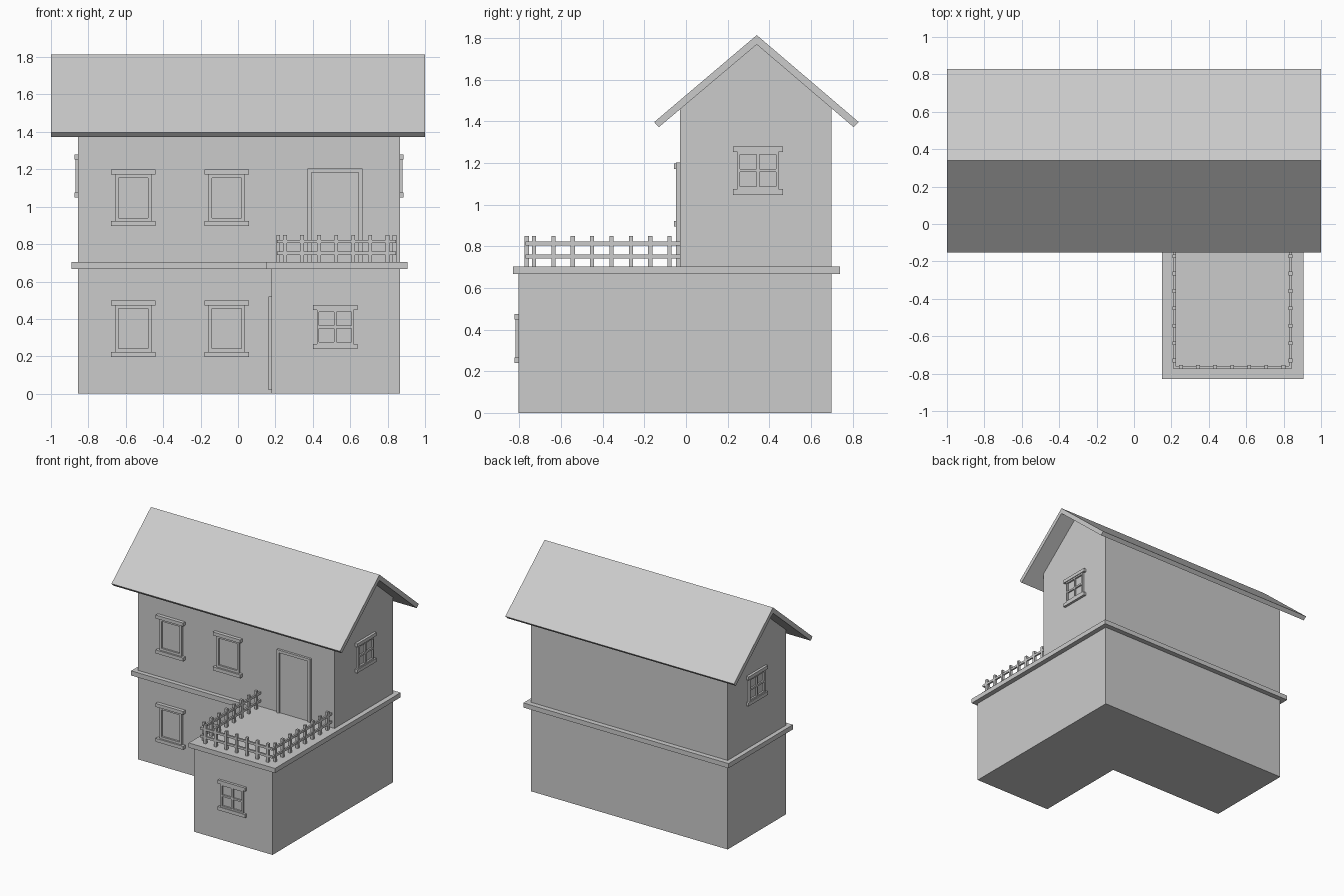
import bpy, bmesh
from math import radians
from mathutils import Matrix

if "Cube" in bpy.data.objects:
    bpy.data.objects.remove(bpy.data.objects["Cube"])


def finish(name, bm):
    bmesh.ops.recalc_face_normals(bm, faces=bm.faces)
    me = bpy.data.meshes.new(name)
    bm.to_mesh(me)
    bm.free()
    ob = bpy.data.objects.new(name, me)
    bpy.context.collection.objects.link(ob)
    return ob


def prism(name, pts, vec):
    """Extrude a closed outline of 3D points along vec."""
    bm = bmesh.new()
    face = bm.faces.new([bm.verts.new(p) for p in pts])
    ext = bmesh.ops.extrude_face_region(bm, geom=[face], use_keep_orig=True)
    verts = [g for g in ext['geom'] if isinstance(g, bmesh.types.BMVert)]
    bmesh.ops.translate(bm, verts=verts, vec=vec)
    return finish(name, bm)


def boxes(name, spans, matrix=Matrix()):
    """One object from several boxes given as (x0, x1, y0, y1, z0, z1)."""
    bm = bmesh.new()
    for x0, x1, y0, y1, z0, z1 in spans:
        m = Matrix.Translation(((x0 + x1) / 2, (y0 + y1) / 2, (z0 + z1) / 2))
        m = m @ Matrix.Diagonal((x1 - x0, y1 - y0, z1 - z0, 1))
        bmesh.ops.create_cube(bm, size=1, matrix=m)
    ob = finish(name, bm)
    ob.matrix_world = matrix
    return ob


def on_wall(x, y, z, turn=0):
    """Local frame of a fitting: -y points out of the wall."""
    return Matrix.Translation((x, y, z)) @ Matrix.Rotation(radians(turn), 4, 'Z')


def window(name, place, height, panes):
    h, w = height / 2, 0.098
    t = 0.018 if not panes else 0.012
    parts = [(-0.12, 0.12, -0.028 if not panes else -0.02, 0.005, h - 0.027, h),
             (-0.12, 0.12, -0.028 if not panes else -0.02, 0.005, -h, -h + 0.027)]
    k = h - 0.027
    for s in (-1, 1):
        a, b = sorted((s * w, s * (w - t)))
        parts.append((a, b, -0.014, 0.005, -k, k))
        a, b = sorted((s * k, s * (k - t)))
        parts.append((-w + t, w - t, -0.014, 0.005, a, b))
    if panes:
        parts += [(-0.007, 0.007, -0.012, 0.005, -k + t, k - t),
                  (-w + t, w - t, -0.012, 0.005, -0.007, 0.007)]
    boxes(name, parts, place)


def door(name, place):
    boxes(name, [(-0.147, -0.125, -0.018, 0.005, 0, 0.5),
                 (0.125, 0.147, -0.018, 0.005, 0, 0.5),
                 (-0.125, 0.125, -0.018, 0.005, 0.478, 0.5),
                 (-0.125, 0.125, -0.006, 0.005, 0, 0.478)], place)


# L-shaped ground floor and the floor slab that forms the terrace
L, R, F, B, W, T = -0.855, 0.866, -0.03, 0.70, 0.18, -0.805
prism("ground_floor", [(L, F, 0), (W, F, 0), (W, T, 0), (R, T, 0), (R, B, 0), (L, B, 0)],
      (0, 0, 0.67))
prism("floor_slab", [(-0.89, -0.065, 0.667), (0.15, -0.065, 0.667), (0.15, -0.83, 0.667),
                     (0.905, -0.83, 0.667), (0.905, 0.74, 0.667), (-0.89, 0.74, 0.667)],
      (0, 0, 0.037))

# Gabled upper floor
prism("upper_floor", [(L, F, 0.70), (L, B, 0.70), (L, B, 1.463), (L, 0.34, 1.772),
                      (L, F, 1.46)], (R - L, 0, 0))

# Roof sheets
prism("roof", [(-1, -0.153, 1.397), (-1, 0.34, 1.815), (-1, 0.83, 1.397), (-1, 0.805, 1.373),
               (-1, 0.34, 1.77), (-1, -0.13, 1.373)], (2, 0, 0))

# Front windows on both floors
for x in (-0.56, -0.06):
    for z, floor in ((0.348, "lower"), (1.047, "upper")):
        window(f"{floor}_front_window", on_wall(x, F, z), 0.303, False)

# Four-pane windows on the wing and both gables
window("wing_window", on_wall(0.52, T, 0.357), 0.237, True)
window("right_gable_window", on_wall(R, 0.346, 1.164, 90), 0.232, True)
window("left_gable_window", on_wall(L, 0.346, 1.164, -90), 0.232, True)

# Terrace door and entrance door on the side of the wing
door("terrace_door", on_wall(0.518, F, 0.704))
door("entrance_door", on_wall(W, -0.40, 0.02, -90))

# Terrace railing: posts and two rails on three sides
XL, XR, YF = 0.215, 0.837, -0.765
side_posts = [(x, -0.73 + 0.093 * i) for x in (XL, XR) for i in range(8)]
front_posts = [(0.525 + 0.0913 * i, YF) for i in range(-3, 4)]
boxes("railing_posts", [(x - 0.01, x + 0.01, y - 0.01, y + 0.01, 0.70, 0.85)
                        for x, y in side_posts + front_posts])
rails = []
for z in (0.742, 0.805):
    rails += [(x - 0.007, x + 0.007, YF - 0.007, F, z, z + 0.018) for x in (XL, XR)]
    rails.append((XL + 0.007, XR - 0.007, YF - 0.007, YF + 0.007, z, z + 0.018))
boxes("railing_rails", rails)
